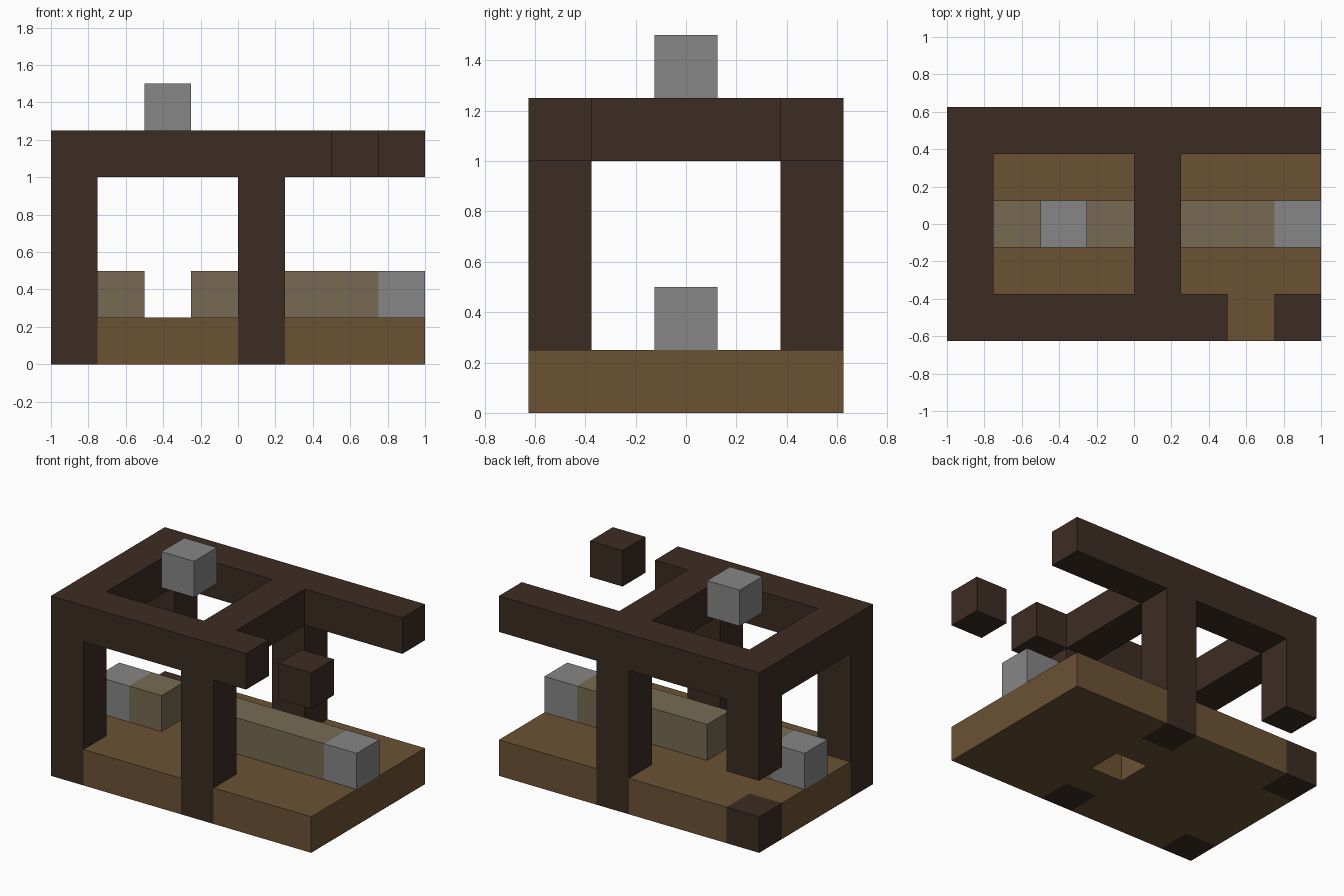
import bpy
import bmesh
from mathutils import Vector

cube = bpy.data.objects.get("Cube")
if cube:
    bpy.data.objects.remove(cube, do_unlink=True)

CELL = 0.25
ORIGIN = Vector((-1.0, -0.625, 0.0))


def material(name, rgb):
    linear = [((c / 255 + 0.055) / 1.055) ** 2.4 for c in rgb]
    mat = bpy.data.materials.new(name)
    mat.use_nodes = True
    mat.diffuse_color = (*linear, 1)
    bsdf = mat.node_tree.nodes["Principled BSDF"]
    bsdf.inputs["Base Color"].default_value = (*linear, 1)
    bsdf.inputs["Roughness"].default_value = 1.0
    return mat


dark_wood = material("dark wood", (60, 44, 35))
plank_wood = material("plank wood", (107, 82, 52))
drab_olive = material("drab olive", (118, 106, 82))
stone_grey = material("stone grey", (134, 134, 134))


def block(name, mat, *boxes):
    """One object from boxes given as (low corner, high corner) in grid cells."""
    bm = bmesh.new()
    for low, high in boxes:
        low, high = Vector(low), Vector(high)
        verts = bmesh.ops.create_cube(bm, size=1)["verts"]
        for v in verts:
            part = v.co + Vector((0.5, 0.5, 0.5))
            grid = low + part * (high - low)
            v.co = ORIGIN + grid * CELL
    mesh = bpy.data.meshes.new(name)
    bm.to_mesh(mesh)
    bm.free()
    mesh.materials.append(mat)
    obj = bpy.data.objects.new(name, mesh)
    bpy.context.collection.objects.link(obj)


# Floor: middle strip with a square hole under the rail, edge strips between posts
block("floor_middle", plank_wood,
      ((0, 1, 0), (4, 4, 1)), ((5, 1, 0), (8, 4, 1)),
      ((4, 1, 0), (5, 2, 1)), ((4, 3, 0), (5, 4, 1)))
for side, y in (("front", 0), ("back", 4)):
    block(side + "_floor_edge", plank_wood,
          ((1, y, 0), (4, y + 1, 1)), ((5, y, 0), (8, y + 1, 1)))

# Posts: the back right one is broken just above the floor
for side, y in (("front", 0), ("back", 4)):
    block(side + "_middle_post", dark_wood, ((4, y, 0), (5, y + 1, 4)))
block("front_right_post", dark_wood, ((0, 0, 0), (1, 1, 4)))
block("back_right_post", dark_wood,
      ((0, 4, 0), (1, 5, 1)), ((0, 4, 2), (1, 5, 4)))

# Upper frame: broken front beam with a detached end, whole back beam, crossbars
block("front_beam", dark_wood, ((0, 0, 4), (6, 1, 5)))
block("front_beam_end", dark_wood, ((7, 0, 4), (8, 1, 5)))
block("back_beam", dark_wood, ((0, 4, 4), (8, 5, 5)))
for name, x in (("right_crossbar", 0), ("middle_crossbar", 4)):
    block(name, dark_wood, ((x, 1, 4), (x + 1, 4, 5)))

# Centre rail with a gap, capped by grey end blocks
block("centre_rail", drab_olive,
      ((1, 2, 1), (2, 3, 2)), ((3, 2, 1), (7, 3, 2)))
for name, x in (("right_rail_cap", 0), ("left_rail_cap", 7)):
    block(name, stone_grey, ((x, 2, 1), (x + 1, 3, 2)))

# Block floating over the frame opening
block("top_block", stone_grey, ((2, 2, 5), (3, 3, 6)))
